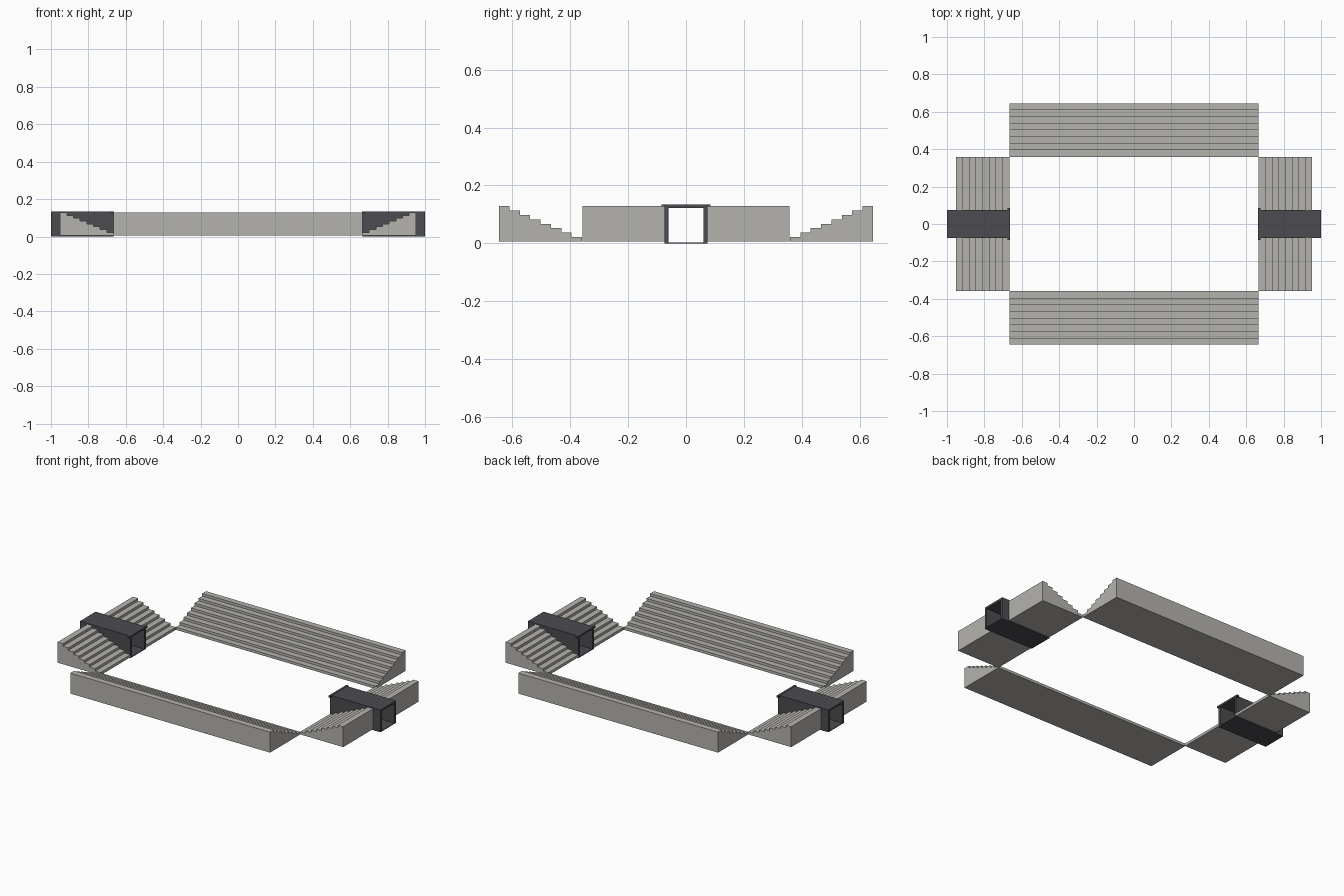
import bpy, bmesh, math
from mathutils import Matrix

if "Cube" in bpy.data.objects:
    bpy.data.objects.remove(bpy.data.objects["Cube"])


def material(name, rgb):
    m = bpy.data.materials.new(name)
    m.diffuse_color = (*rgb, 1)
    m.use_nodes = True
    m.node_tree.nodes["Principled BSDF"].inputs["Base Color"].default_value = m.diffuse_color
    return m


concrete = material("concrete grey", (0.46, 0.45, 0.425))
dark = material("dark grey", (0.072, 0.072, 0.082))

STEPS, BASE, FIRST, TOP, DEPTH = 8, 0.006, 0.022, 0.129, 0.286


def extrude(name, profile, x0, x1, mat, matrix):
    """Sweep a (y, z) profile along x, then place it."""
    bm = bmesh.new()
    a = [bm.verts.new((x0, y, z)) for y, z in profile]
    b = [bm.verts.new((x1, y, z)) for y, z in profile]
    n = len(profile)
    bm.faces.new(a)
    bm.faces.new(b[::-1])
    for i in range(n):
        j = (i + 1) % n
        bm.faces.new((a[i], b[i], b[j], a[j]))
    bm.transform(matrix)
    bmesh.ops.recalc_face_normals(bm, faces=bm.faces)
    me = bpy.data.meshes.new(name)
    bm.to_mesh(me)
    bm.free()
    me.materials.append(mat)
    ob = bpy.data.objects.new(name, me)
    bpy.context.collection.objects.link(ob)
    return ob


def box(name, x, y, z, mat, matrix):
    profile = [(y[0], z[0]), (y[1], z[0]), (y[1], z[1]), (y[0], z[1])]
    return extrude(name, profile, x[0], x[1], mat, matrix)


def stepped(start):
    """Stair profile rising outwards from start."""
    pts = [(start + DEPTH, BASE), (start, BASE)]
    for i in range(STEPS):
        z = FIRST + (TOP - FIRST) * i / (STEPS - 1)
        pts += [(start + DEPTH * i / STEPS, z), (start + DEPTH * (i + 1) / STEPS, z)]
    return pts


# Long stands at front and back
for side, angle in (("back", 0), ("front", math.pi)):
    extrude(side + "_stand", stepped(0.359), -0.665, 0.665, concrete,
            Matrix.Rotation(angle, 4, 'Z'))

# End stands, each split by an entrance tunnel
for side, angle in (("right", 0), ("left", math.pi)):
    turn = Matrix.Rotation(angle, 4, 'Z')
    quarter = turn @ Matrix.Rotation(-math.pi / 2, 4, 'Z')
    for half, x0, x1 in (("a", 0.074, 0.358), ("b", -0.358, -0.074)):
        extrude(f"{side}_stand_{half}", stepped(0.665), x0, x1, concrete, quarter)

    # Tunnel: walls, floor, roof and the wider lip at the pitch end
    length = (0.665, 1.0)
    for part, y in (("wall_a", (0.06, 0.074)), ("wall_b", (-0.074, -0.06))):
        box(f"{side}_tunnel_{part}", length, y, (0, 0.122), dark, turn)
    box(side + "_tunnel_floor", length, (-0.06, 0.06), (0, 0.004), dark, turn)
    box(side + "_tunnel_roof", length, (-0.074, 0.074), (0.122, 0.134), dark, turn)
    box(side + "_tunnel_lip", (0.663, 0.676), (-0.085, 0.085), (0.123, 0.135), dark, turn)
